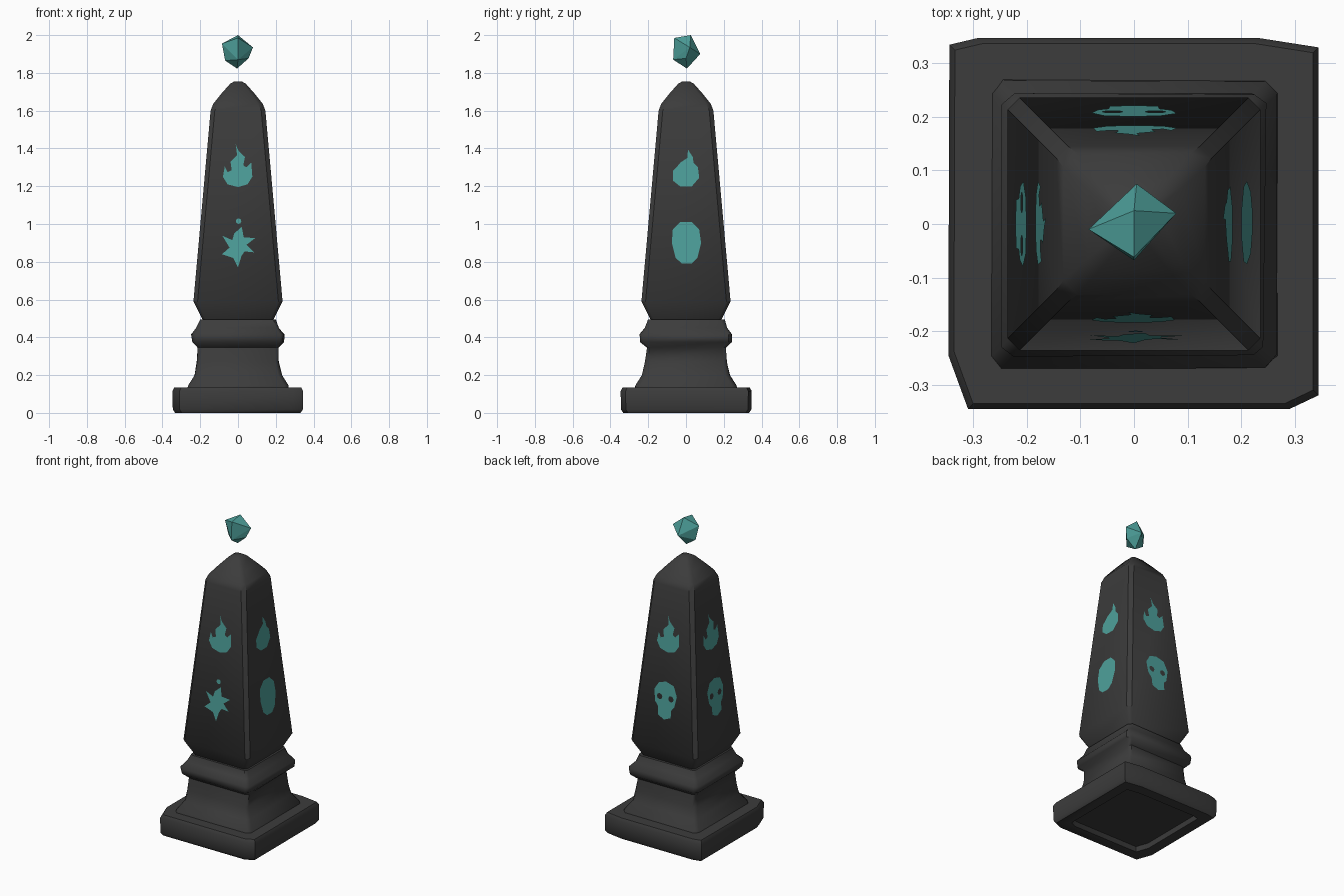
import bpy, bmesh, math, random
from mathutils import Vector

if "Cube" in bpy.data.objects:
    bpy.data.objects.remove(bpy.data.objects["Cube"])

random.seed(4)


def material(name, rgb):
    m = bpy.data.materials.new(name)
    m.diffuse_color = (*rgb, 1)
    m.use_nodes = True
    m.node_tree.nodes["Principled BSDF"].inputs["Base Color"].default_value = m.diffuse_color
    return m


STONE = material("dark stone", (0.045, 0.045, 0.045))
TEAL = material("glowing teal", (0.075, 0.35, 0.325))


def finish(name, bm, mat, angle=None):
    me = bpy.data.meshes.new(name)
    bm.to_mesh(me)
    bm.free()
    me.materials.append(mat)
    ob = bpy.data.objects.new(name, me)
    bpy.context.collection.objects.link(ob)
    if angle:
        bpy.ops.object.select_all(action='DESELECT')
        ob.select_set(True)
        bpy.context.view_layer.objects.active = ob
        bpy.ops.object.shade_smooth_by_angle(angle=math.radians(angle))
    return ob


def loft(name, outlines, angle):
    """Skin a stack of (z, [(x, y)...]) outlines and cap both ends."""
    bm = bmesh.new()
    rings = [[bm.verts.new((x, y, z)) for x, y in pts] for z, pts in outlines]
    for a, b in zip(rings, rings[1:]):
        n = len(a)
        for i in range(n):
            j = (i + 1) % n
            bm.faces.new((a[i], a[j], b[j], b[i]))
    bm.faces.new(rings[0])
    bm.faces.new(rings[-1])
    bmesh.ops.recalc_face_normals(bm, faces=bm.faces)
    return finish(name, bm, STONE, angle)


def square(h, c, jitter=0.0):
    """Square outline of half width h with corners cut by c."""
    k = h - c
    pts = [(h, -k), (h, k), (k, h), (-k, h), (-h, k), (-h, -k), (-k, -h), (k, -h)]
    r = lambda: random.uniform(-jitter, jitter)
    return [(x + r(), y + r()) for x, y in pts]


# Plinth: worn square slab with a shallow hollow underneath
slab = [(0.345, -0.32), (0.345, 0.33), (0.23, 0.348), (-0.29, 0.348),
        (-0.345, 0.335), (-0.347, -0.245), (-0.31, -0.346), (0.29, -0.346)]
loft("plinth", [(z, [(x * s, y * s) for x, y in slab]) for z, s in
                [(0.03, 0.75), (0.0, 0.77), (0.0, 0.96), (0.018, 0.995),
                 (0.115, 1.0), (0.135, 0.97)]], 50)

# Pedestal: flared foot, waist and moulded collar
loft("pedestal", [(z, square(h, c, 0.004)) for z, h, c in
                  [(0.12, 0.27, 0.02), (0.145, 0.265, 0.02), (0.2, 0.23, 0.02),
                   (0.27, 0.218, 0.018), (0.345, 0.21, 0.018), (0.375, 0.24, 0.018),
                   (0.415, 0.245, 0.018), (0.45, 0.218, 0.018), (0.495, 0.203, 0.018)]], 50)

# Shaft: flared bottom, straight taper, softened pyramid tip
Z0, H0, Z1, H1 = 0.59, 0.236, 1.6, 0.145
loft("shaft", [(z, square(h, c)) for z, h, c in
               [(0.48, 0.18, 0.015), (Z0, H0, 0.022), (Z1, H1, 0.022),
                (1.635, 0.132, 0.026), (1.69, 0.088, 0.022),
                (1.742, 0.042, 0.014), (1.755, 0.02, 0.008)]], 40)

# Floating gem: faceted irregular crystal
bm = bmesh.new()
for p in [(-0.085, -0.01, 1.955), (0, 0.025, 2.0), (0.079, 0.02, 1.935),
          (0, -0.062, 1.985), (0, -0.068, 1.87), (0.056, 0, 1.877),
          (-0.005, 0.005, 1.823), (-0.068, 0, 1.865), (0.005, 0.075, 1.9)]:
    bm.verts.new(p)
bmesh.ops.convex_hull(bm, input=bm.verts)
bmesh.ops.recalc_face_normals(bm, faces=bm.faces)
finish("floating_gem", bm, TEAL)


def emblem(name, loops, turn):
    """Fill flat outlines (u, z) and lay them on one side of the shaft."""
    a = math.radians(turn)
    right = Vector((math.cos(a), math.sin(a), 0))
    out = Vector((math.sin(a), -math.cos(a), 0))
    bm = bmesh.new()
    for loop in loops:
        vs = []
        for u, z in loop:
            d = H0 + (H1 - H0) * (z - Z0) / (Z1 - Z0) + 0.003
            vs.append(bm.verts.new(right * u + out * d + Vector((0, 0, z))))
        for i in range(len(vs)):
            bm.edges.new((vs[i - 1], vs[i]))
    bmesh.ops.triangle_fill(bm, use_beauty=True, use_dissolve=False,
                            edges=bm.edges[:], normal=out)
    bm.normal_update()
    for f in bm.faces:
        if f.normal.dot(out) < 0:
            f.normal_flip()
    finish(name, bm, TEAL)


def circle(u, z, r, n=8):
    return [(u + r * math.cos(i * math.tau / n), z + r * math.sin(i * math.tau / n))
            for i in range(n)]


# Emblem outlines
flame = [(-0.08, 1.25), (-0.055, 1.21), (0, 1.195), (0.05, 1.21), (0.076, 1.25),
         (0.07, 1.325), (0.045, 1.3), (0.028, 1.31), (0.037, 1.355), (0.005, 1.385),
         (-0.012, 1.42), (-0.005, 1.365), (-0.04, 1.33), (-0.033, 1.285),
         (-0.055, 1.275), (-0.07, 1.305)]
small_flame = [(-0.07, 1.28), (-0.07, 1.23), (-0.03, 1.198), (0.03, 1.198),
               (0.07, 1.245), (0.063, 1.3), (0.04, 1.325), (0.036, 1.355),
               (0.01, 1.395), (0.008, 1.35), (-0.03, 1.325), (-0.05, 1.3)]
splash = [(0.02, 0.985), (0.03, 0.93), (0.09, 0.925), (0.045, 0.89), (0.085, 0.85),
          (0.035, 0.855), (0.018, 0.83), (0, 0.77), (-0.025, 0.82), (-0.085, 0.84),
          (-0.045, 0.875), (-0.082, 0.937), (-0.03, 0.915), (-0.02, 0.95)]
oval = [(-0.075, 0.9), (-0.07, 0.97), (-0.03, 1.01), (0.03, 1.01), (0.07, 0.97),
        (0.08, 0.9), (0.06, 0.82), (0.03, 0.79), (-0.02, 0.79), (-0.055, 0.82)]
skull = [(-0.08, 0.95), (-0.05, 1.0), (0, 1.015), (0.055, 1.0), (0.08, 0.94),
         (0.066, 0.87), (0.047, 0.85), (0.045, 0.8), (0, 0.78), (-0.045, 0.8),
         (-0.047, 0.85), (-0.07, 0.88)]
eyes = [circle(-0.04, 0.915, 0.019), circle(0.04, 0.915, 0.019)]

# Front, right, back and left sides
emblem("front_flame", [flame], 0)
emblem("front_splash", [splash, circle(0.003, 1.015, 0.015)], 0)
emblem("right_flame", [small_flame], 90)
emblem("right_oval", [oval], 90)
for side, turn in (("back", 180), ("left", 270)):
    emblem(side + "_flame", [flame], turn)
    emblem(side + "_skull", [skull] + eyes, turn)
